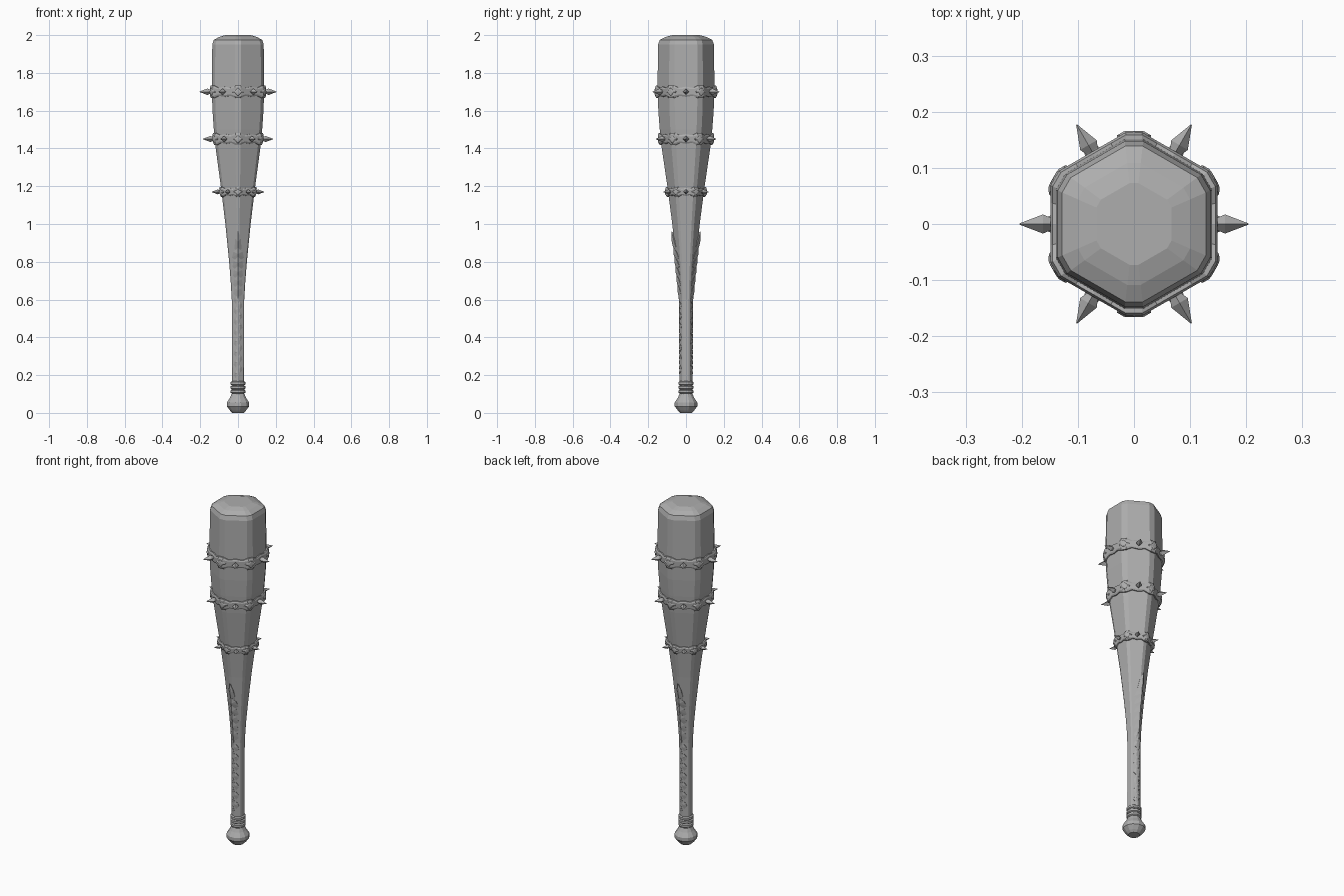
import bpy, bmesh, math
from mathutils import Matrix, Vector

if "Cube" in bpy.data.objects:
    bpy.data.objects.remove(bpy.data.objects["Cube"], do_unlink=True)

grey = bpy.data.materials.new("plain grey")
grey.use_nodes = True
tone = (0.42, 0.42, 0.42, 1)
grey.diffuse_color = tone
grey.node_tree.nodes["Principled BSDF"].inputs["Base Color"].default_value = tone

# Height and flat-to-centre radius of the club body
BODY = [(0.09, 0.031), (0.6, 0.033), (0.7, 0.039), (0.8, 0.047), (1.0, 0.067),
        (1.2, 0.091), (1.4, 0.118), (1.5, 0.128), (1.6, 0.135), (1.72, 0.139),
        (1.95, 0.136), (1.975, 0.128), (1.99, 0.1), (2.0, 0.067)]


def finish(name, bm):
    bmesh.ops.recalc_face_normals(bm, faces=bm.faces[:])
    mesh = bpy.data.meshes.new(name)
    bm.to_mesh(mesh)
    bm.free()
    mesh.materials.append(grey)
    ob = bpy.data.objects.new(name, mesh)
    bpy.context.collection.objects.link(ob)
    return ob


def radius_at(z):
    for (z0, r0), (z1, r1) in zip(BODY, BODY[1:]):
        if z <= z1:
            return r0 + (r1 - r0) * (z - z0) / (z1 - z0)
    return BODY[-1][1]


def hexagon(r, steps):
    """Hexagon with flats on +-x, sampled along each side at the given steps."""
    pts = []
    for k in range(6):
        a, b = [Vector((math.cos(t), math.sin(t))) * r / math.cos(math.pi / 6)
                for t in (math.radians(60 * k - 30), math.radians(60 * k + 30))]
        pts += [a.lerp(b, s) for s in steps]
    return pts


def bridge(bm, rings, closed=False):
    pairs = list(zip(rings, rings[1:]))
    if closed:
        pairs.append((rings[-1], rings[0]))
    for lo, hi in pairs:
        n = len(lo)
        for i in range(n):
            j = (i + 1) % n
            bm.faces.new((lo[i], lo[j], hi[j], hi[i]))


def loft(name, profile, cut):
    """Stack cut-corner hexagons along z and cap both ends."""
    bm = bmesh.new()
    rings = [[bm.verts.new((p.x, p.y, z)) for p in hexagon(r, (cut, 1 - cut))]
             for z, r in profile]
    bridge(bm, rings)
    bm.faces.new(rings[0])
    bm.faces.new(rings[-1])
    return finish(name, bm)


def add_stud(bm, profile, sides, angle, z, squash=1):
    """Turn (distance, radius) pairs into a stud pointing outward."""
    turn = Matrix.Translation((0, 0, z)) @ Matrix.Rotation(angle, 4, "Z")
    rings = []
    for d, r in profile:
        ring = []
        for i in range(sides):
            t = 2 * math.pi * i / sides
            ring.append(bm.verts.new(turn @ Vector((d, r * math.cos(t), squash * r * math.sin(t)))))
        rings.append(ring)
    bridge(bm, rings)
    bm.faces.new(rings[0])
    bm.faces.new(rings[-1])


# Club body, pommel and grip rings
loft("club_body", BODY, 0.12)
loft("pommel", [(0, 0.03), (0.012, 0.042), (0.035, 0.059), (0.055, 0.059),
                (0.08, 0.043), (0.1, 0.034)], 0.25)
for n in range(3):
    z = 0.113 + 0.022 * n
    loft(f"grip_ring_{n + 1}", [(z - 0.011, 0.032), (z - 0.006, 0.039),
                                (z + 0.006, 0.039), (z + 0.011, 0.032)], 0.25)

# Scalloped bands with spikes on the flats and diamond studs on the corners
STEPS = (0.1, 0.28, 0.5, 0.72, 0.9)
HEIGHTS = (0.034, 0.021, 0.027, 0.021, 0.034)
for n, (z, size) in enumerate([(1.17, 0.78), (1.45, 0.95), (1.7, 1)]):
    bm = bmesh.new()
    rings = []
    for offset, lift in [(-0.006, -1), (0.006, -1), (0.01, -0.65),
                         (0.01, 0.65), (0.006, 1), (-0.006, 1)]:
        ring = []
        for i, s in enumerate(hexagon(1, STEPS)):
            h = HEIGHTS[i % 5] * size * lift
            p = s * (radius_at(z + h) + offset)
            ring.append(bm.verts.new((p.x, p.y, z + h)))
        rings.append(ring)
    bridge(bm, rings, closed=True)
    finish(f"band_{n + 1}", bm)

    spikes, studs = bmesh.new(), bmesh.new()
    r = radius_at(z)
    corner = r * 1.085
    for k in range(6):
        a = math.radians(60 * k)
        add_stud(spikes, [(r, 0.011 * size), (r + 0.012, 0.012 * size),
                          (r + 0.024 * size, 0.017 * size),
                          (r + 0.066 * size, 0.001)], 4, a, z)
        add_stud(studs, [(corner - 0.01, 0.032 * size), (corner + 0.008, 0.03 * size),
                         (corner + 0.015, 0.018 * size),
                         (corner + 0.016, 0.011 * size)], 4, a + math.pi / 6, z)
    finish(f"band_spikes_{n + 1}", spikes)
    finish(f"band_studs_{n + 1}", studs)


def add_leaf(bm, side, x, z, w, h, lift):
    """Ridged pointed scale hugging the front or back corner of the body."""
    def point(dx, dz, out):
        px = x + dx
        surface = radius_at(z + dz) * 1.155 - abs(px) * 0.577
        surface = min(surface, radius_at(z + dz) * 1.085)
        return bm.verts.new((px * side, side * (surface + out), z + dz))
    rim = [point(0, -0.45 * h, 0.001), point(w, -0.1 * h, 0.001),
           point(w * 0.75, 0.3 * h, lift * 0.5), point(0, 0.6 * h, lift * 0.7),
           point(-w * 0.75, 0.3 * h, lift * 0.5), point(-w, -0.1 * h, 0.001)]
    ridge = point(0, 0.15 * h, lift)
    root = bm.verts.new((x * side, 0, z))
    for i in range(6):
        bm.faces.new((rim[i], rim[(i + 1) % 6], ridge))
        bm.faces.new((rim[(i + 1) % 6], rim[i], root))


# Overlapping scales up the front and back of the handle
for name, side in (("front_scales", -1), ("back_scales", 1)):
    bm = bmesh.new()
    add_leaf(bm, side, 0, 0.885, 0.019, 0.13, 0.013)
    for i in range(5):
        add_leaf(bm, side, 0, 0.83 - 0.048 * i, 0.032 - 0.002 * i, 0.075, 0.011 - 0.001 * i)
    for i in range(15):
        add_leaf(bm, side, 0.011 * (-1) ** i, 0.595 - 0.028 * i, 0.012, 0.042, 0.005)
    finish(name, bm)
